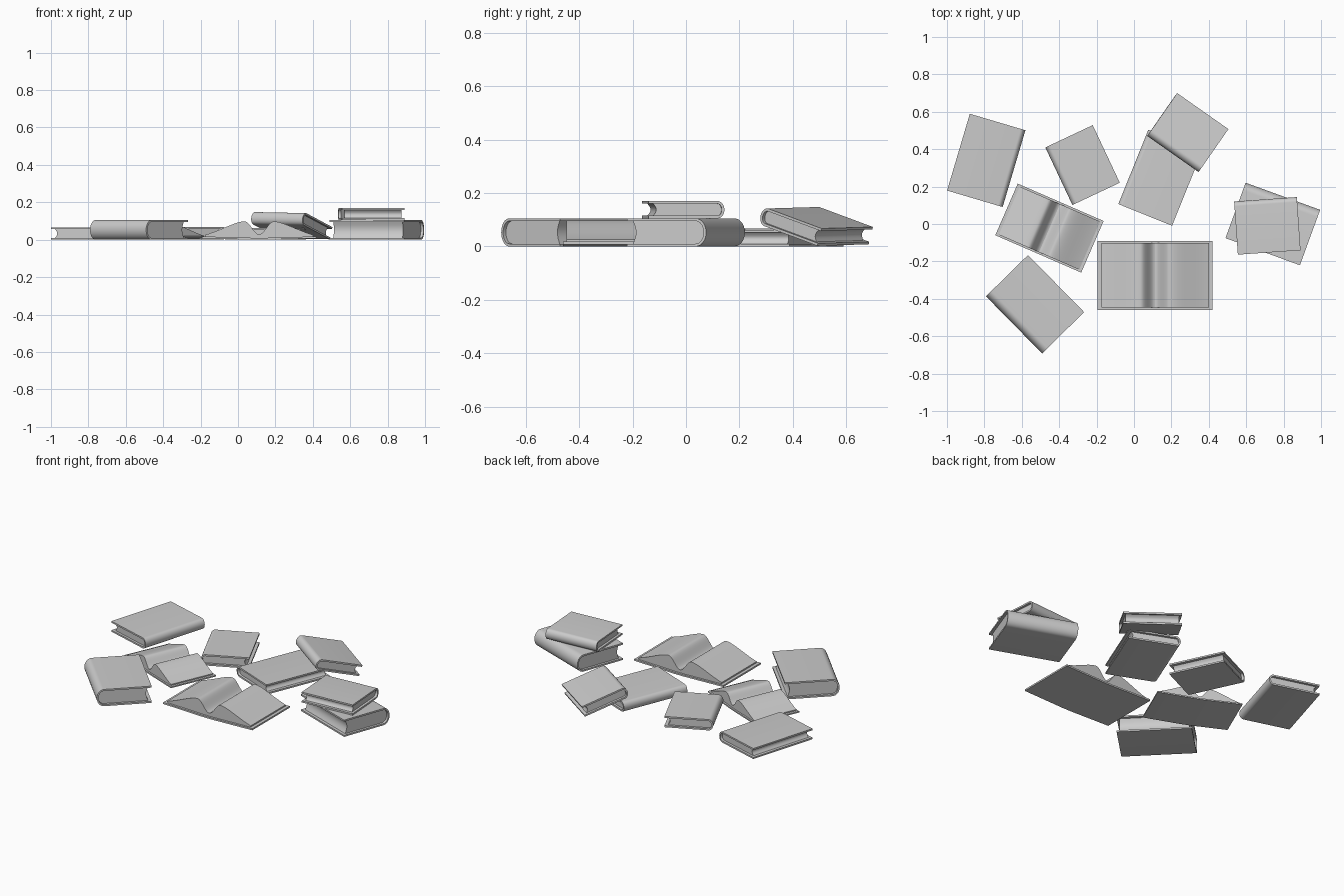
import bpy, bmesh
from math import radians, sin, cos, pi
from mathutils import Matrix, Vector
from mathutils.geometry import interpolate_bezier

cube = bpy.data.objects.get("Cube")
if cube:
    bpy.data.objects.remove(cube, do_unlink=True)

# One plain grey for everything
GREY = (0.6, 0.6, 0.6, 1)
grey = bpy.data.materials.new("plain grey")
grey.use_nodes = True
grey.diffuse_color = GREY
grey.node_tree.nodes["Principled BSDF"].inputs["Base Color"].default_value = GREY

parts = []


def extrude(name, profile, length, place):
    """Extrude a closed x-z profile along y, centred on y = 0."""
    bm = bmesh.new()
    face = bm.faces.new([bm.verts.new((x, -length / 2, z)) for x, z in profile])
    new = bmesh.ops.extrude_face_region(bm, geom=[face])["geom"]
    bmesh.ops.translate(bm, vec=(0, length, 0),
                        verts=[v for v in new if isinstance(v, bmesh.types.BMVert)])
    bmesh.ops.recalc_face_normals(bm, faces=bm.faces)
    mesh = bpy.data.meshes.new(name)
    bm.to_mesh(mesh)
    bm.free()
    mesh.materials.append(grey)
    obj = bpy.data.objects.new(name, mesh)
    obj.matrix_world = place
    bpy.context.collection.objects.link(obj)
    parts.append(obj)


def spine_arc(x, depth, low, high, steps=16):
    """Half ellipse bulging towards -x, from top to bottom."""
    mid, half = (low + high) / 2, (high - low) / 2
    angles = [pi / 2 + pi * i / steps for i in range(steps + 1)]
    return [(x + depth * cos(a), mid + half * sin(a)) for a in angles]


def closed_book(name, x, y, z, turn, width, length, thick, tilt=0, roll=0):
    """Closed book; turn is the direction from the spine to the fore edge."""
    place = (Matrix.Translation((x, y, z)) @ Matrix.Rotation(radians(turn), 4, "Z")
             @ Matrix.Rotation(radians(tilt), 4, "Y") @ Matrix.Rotation(radians(roll), 4, "X"))
    board = 0.01
    fore, depth = width / 2, thick * 0.4
    hinge = depth - fore
    # Wrapped cover
    outer = [(fore, thick)] + spine_arc(hinge, depth, 0, thick) + [(fore, 0)]
    inner = [(fore, thick - board)] + spine_arc(hinge, depth - board, board, thick - board) + [(fore, board)]
    extrude(name + "_cover", outer + inner[::-1], length, place)
    # Page block with a hollow fore edge
    edge = fore - 0.018
    hollow = [(edge - 0.012 * sin(pi * i / 8), board + (thick - 2 * board) * i / 8) for i in range(9)]
    pages = spine_arc(hinge, depth - board, board, thick - board) + hollow
    extrude(name + "_pages", pages, length - 0.03, place)


def open_book(name, x, y, turn, size):
    """Open book with two arched page blocks on a slightly raised cover."""
    place = (Matrix.Translation((x, y, 0)) @ Matrix.Rotation(radians(turn), 4, "Z")
             @ Matrix.Scale(size, 4))
    half, lift, board = 0.308, 0.008, 0.01
    cover = [(-half, lift), (-0.03, 0), (0.03, 0), (half, lift),
             (half, lift + board), (0.03, board), (-0.03, board), (-half, lift + board)]
    extrude(name + "_cover", cover, 0.37, place)
    knots = [Vector(p) for p in ((0, 0.028), (0.03, 0.03), (0.05, 0.1), (0.08, 0.098),
                                 (0.13, 0.096), (0.2, 0.052), (0.288, 0.026))]
    top = interpolate_bezier(*knots[:4], 12)[:-1] + interpolate_bezier(*knots[3:], 14)
    for side, sign in (("left", 1), ("right", -1)):
        block = [(0, board - 0.002), *[(p.x, p.y) for p in top],
                 (0.288, lift + board - 0.002), (0.03, board - 0.002)]
        extrude(f"{name}_{side}_pages", [(sign * px, pz) for px, pz in block], 0.345, place)


# Large closed books
closed_book("back_right_book", -0.79, 0.34, 0, 163.5, 0.31, 0.428, 0.066)
closed_book("front_right_book", -0.529, -0.429, 0, 44.5, 0.315, 0.428, 0.105)
closed_book("prop_book", 0.14, 0.247, 0, -22, 0.31, 0.428, 0.062)
closed_book("stack_lower_book", 0.742, 0, 0, -110, 0.315, 0.424, 0.105)

# Small closed books
closed_book("middle_book", -0.275, 0.315, 0, 25.2, 0.28, 0.34, 0.068)
closed_book("stack_upper_book", 0.713, -0.01, 0.105, -86, 0.285, 0.336, 0.065)
closed_book("leaning_book", 0.279, 0.478, 0.046, 55.2, 0.28, 0.335, 0.068, tilt=17, roll=1)

# Open books
open_book("front_open_book", 0.113, -0.275, 0, 1)
open_book("side_open_book", -0.452, -0.022, -23.5, 0.813)

# Smooth the curves, keep the edges sharp
bpy.ops.object.select_all(action="DESELECT")
for obj in parts:
    obj.select_set(True)
bpy.context.view_layer.objects.active = parts[0]
bpy.ops.object.shade_smooth_by_angle(angle=radians(35))
